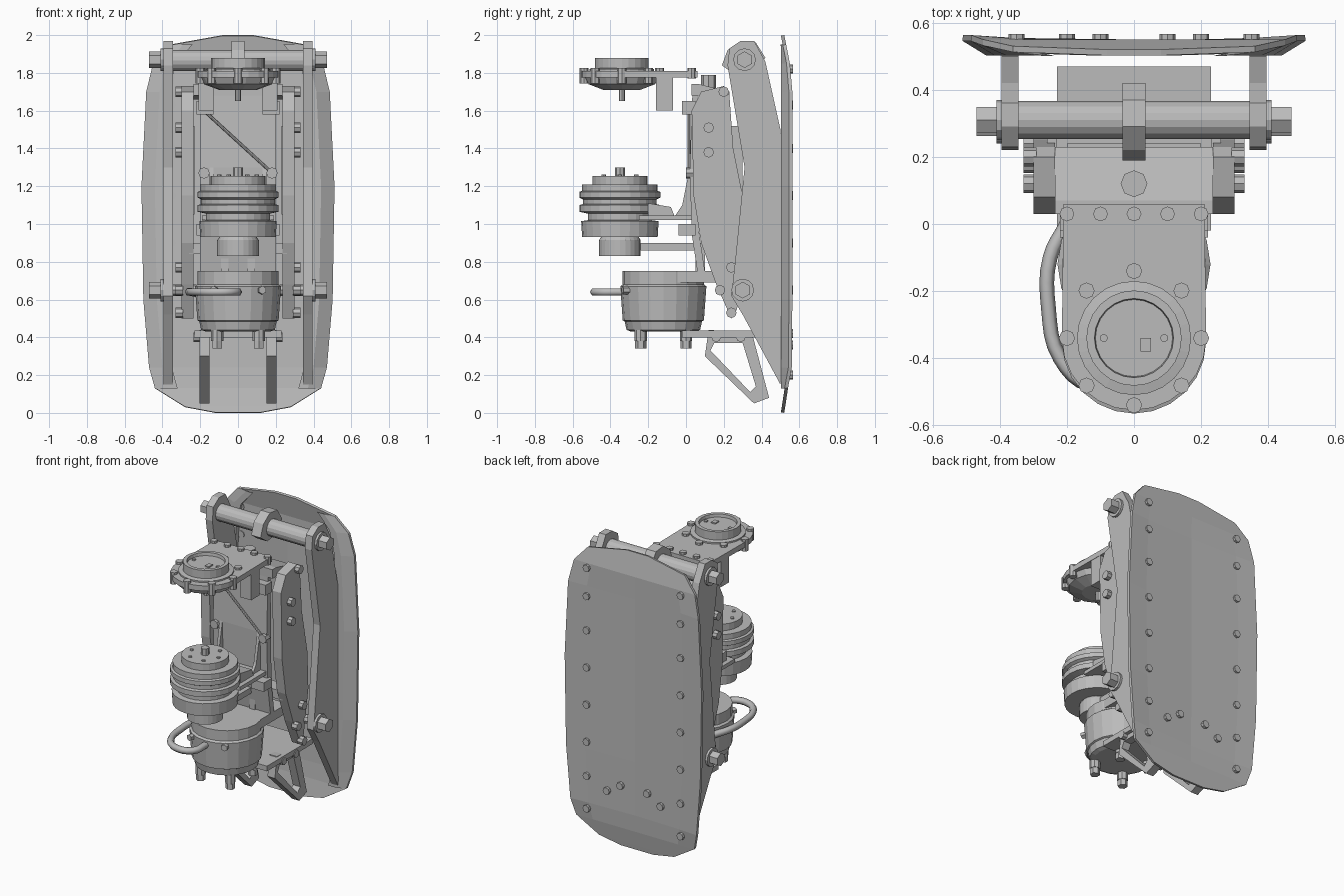
import bpy, bmesh, math
from mathutils import Vector, Matrix

if "Cube" in bpy.data.objects:
    bpy.data.objects.remove(bpy.data.objects["Cube"])

grey = bpy.data.materials.new("plain grey")
grey.use_nodes = True
grey.diffuse_color = (0.5, 0.5, 0.5, 1)
grey.node_tree.nodes["Principled BSDF"].inputs["Base Color"].default_value = (0.5, 0.5, 0.5, 1)


def finish(name, bm):
    bmesh.ops.recalc_face_normals(bm, faces=bm.faces)
    mesh = bpy.data.meshes.new(name)
    bm.to_mesh(mesh)
    bm.free()
    mesh.materials.append(grey)
    ob = bpy.data.objects.new(name, mesh)
    bpy.context.collection.objects.link(ob)
    return ob


def box(name, x, y, z):
    """Box given by its (min, max) range on each axis."""
    bm = bmesh.new()
    bmesh.ops.create_cube(bm, size=1)
    for v in bm.verts:
        v.co = Vector([r[0] if c < 0 else r[1] for c, r in zip(v.co, (x, y, z))])
    return finish(name, bm)


def loft(name, loops):
    """Closed skin through a list of matching point loops, capped at both ends."""
    bm = bmesh.new()
    rings = [[bm.verts.new(p) for p in loop] for loop in loops]
    for a, b in zip(rings, rings[1:]):
        for i in range(len(a)):
            j = (i + 1) % len(a)
            bm.faces.new((a[i], a[j], b[j], b[i]))
    bm.faces.new(rings[0])
    bm.faces.new(rings[-1])
    return finish(name, bm)


def lathe(name, profile, cx, cy, sides=20):
    """Turned part: profile of (radius, z) about a vertical axis."""
    turns = [2 * math.pi * i / sides for i in range(sides)]
    return loft(name, [[(cx + r * math.cos(t), cy + r * math.sin(t), z) for t in turns]
                       for r, z in profile])


def rod(name, start, end, radius, sides=8):
    a, b = Vector(start), Vector(end)
    bm = bmesh.new()
    turn = (b - a).to_track_quat('Z', 'Y').to_matrix().to_4x4()
    bmesh.ops.create_cone(bm, cap_ends=True, segments=sides, radius1=radius, radius2=radius,
                          depth=(b - a).length,
                          matrix=Matrix.Translation((a + b) / 2) @ turn)
    return finish(name, bm)


def plate(name, outline, low, high):
    """Flat plate: (y, z) outline extruded along x."""
    return loft(name, [[(d, y, z) for y, z in outline] for d in (low, high)])


def frame(name, outer, inner, low, high):
    """Flat open frame between two matching (y, z) outlines, extruded along x."""
    n = len(outer)
    corners = [[(low, *outer[i % n]), (high, *outer[i % n]),
                (high, *inner[i % n]), (low, *inner[i % n])] for i in range(n)]
    for i in range(n):
        loft(name, [corners[i], corners[(i + 1) % n]])


# Back panel: rows of (z, half width, y), slightly dished, solidified into a thin shell
rows = [(0, .12, .52), (.03, .28, .525), (.13, .44, .54), (.24, .47, .56), (.6, .5, .563),
        (1.2, .51, .563), (1.7, .485, .563), (1.85, .45, .55), (1.95, .36, .53), (2, .08, .52)]
bm = bmesh.new()
grid = [[bm.verts.new((w * f, y - (.018 * (1 - f * f) if .2 < z < 1.8 else 0), z))
         for f in (-1, -.72, 0, .72, 1)] for z, w, y in rows]
for lower, upper in zip(grid, grid[1:]):
    for i in range(4):
        bm.faces.new((lower[i], lower[i + 1], upper[i + 1], upper[i]))
panel = finish("back_panel", bm)
for p in panel.data.polygons:
    if p.normal.y < 0:
        p.flip()
solid = panel.modifiers.new("thickness", 'SOLIDIFY')
solid.thickness, solid.offset = 0.018, -1

# Panel screws
for s in (-1, 1):
    for z in (.2, .42, .65, .9, 1.15, 1.4, 1.63, 1.82):
        rod("panel_screw", (s * .35, .53, z), (s * .35, .567, z), .024)
    for x, z in ((.1, .42), (.2, .36)):
        rod("panel_screw", (s * x, .53, z), (s * x, .567, z), .024)

rail = [(.22, 1.84), (.23, 1.93), (.29, 1.97), (.36, 1.97), (.42, 1.86), (.5, 1.5), (.535, 1.1),
        (.535, .5), (.5, .15), (.43, .28), (.3, .52), (.24, .62), (.26, .8), (.31, 1.3)]
arm = [(.03, 1.6), (.08, 1.7), (.2, 1.73), (.23, 1.68), (.25, 1.4), (.31, 1.1), (.32, .85),
       (.27, .55), (.24, .5), (.16, .68), (.08, .9), (.04, 1.15)]
truss = [(.1, .3), (.12, .44), (.35, .42), (.44, .08), (.36, .05)]
truss_hole = [(.13, .33), (.15, .37), (.3, .37), (.37, .14), (.34, .11)]

for s in (-1, 1):
    # Sloped rim folded forward along each side of the panel
    loft("panel_rim", [[(s * w, y - .018, z), (s * (w - .07), .502, z), (s * (w - .12), .502, z),
                        (s * (w - .12), y - .03, z)] for z, w, y in rows[2:9]])

    # Side rails, inner arms and lower truss brackets
    plate("side_rail", rail, s * .345, s * .395)
    plate("inner_arm", arm, s * .235, s * .3)
    box("arm_rear_strip", sorted((s * .23, s * .26)), (.22, .3), (1.05, 1.52))
    frame("lower_truss", truss, truss_hole, s * .15, s * .205)

    # Hexagonal pivot nuts, washers and arm bolts
    for y, z in ((.31, 1.87), (.3, .65)):
        rod("pivot_washer", (s * .395, y, z), (s * .41, y, z), .06, 12)
        rod("pivot_nut", (s * .41, y, z), (s * .47, y, z), .044, 6)
    rod("lower_pivot", (s * .22, .3, .65), (s * .42, .3, .65), .03)
    for y, z in ((.12, 1.51), (.12, 1.38), (.2, 1.7), (.24, .77), (.18, .65), (.24, .53)):
        rod("arm_bolt", (s * .29, y, z), (s * .33, y, z), .028)
    for y in (.16, .29):
        rod("truss_bolt", (s * .2, y, .4), (s * .235, y, .4), .025)
    rod("spine_bolt", (s * .18, .045, 1.27), (s * .18, .0, 1.27), .03)
    box("spine_lug", sorted((s * .13, s * .22)), (-.02, .05), (1.58, 1.65))
    box("spine_lug", sorted((s * .13, s * .22)), (-.04, .05), (.94, 1.0))
    box("spine_rib", sorted((s * .05, s * .09)), (.05, .1), (.75, .9))
    box("top_post", sorted((s * .13, s * .21)), (-.16, -.07), (1.6, 1.79))

# Upper crossbar with collar
rod("crossbar", (-.4, .31, 1.865), (.4, .31, 1.865), .056, 16)
plate("crossbar_collar", [(.19, 1.84), (.22, 1.92), (.29, 1.97), (.37, 1.96), (.42, 1.88),
                          (.36, 1.8), (.26, 1.79)], -.035, .035)

# Central spine and shelves
plate("spine", [(.06, .75), (.03, .95), (.02, 1.3), (.035, 1.72), (.06, 1.72), (.07, .95),
                (.1, .75)], -.2, .2)
plate("spine_cap", [(.03, 1.68), (.03, 1.74), (.07, 1.74), (.23, 1.7), (.23, 1.66)], -.235, .235)
rod("cap_bolt", (0, .12, 1.68), (0, .12, 1.79), .04)
box("lower_shelf", (-.23, .23), (-.02, .47), (.4, .435))
box("tank_bracket", (-.2, .2), (-.12, .24), (.69, .75))
box("turret_strut", (-.07, .07), (-.24, .12), (.86, .9))
box("arm_crosspiece", (-.26, .26), (.1, .2), (.84, .9))
rod("spine_brace", (-.18, .015, 1.6), (.17, .015, 1.28), .008)

# Top head: keyhole plate, cup and pin
cy = -.34
head = [(.21, .06)] + [(.215 * math.cos(t * math.pi / 12), cy + .215 * math.sin(t * math.pi / 12))
                       for t in range(0, -13, -1)] + [(-.21, .06)]
loft("head_plate", [[(x, y, z) for x, y in head] for z in (1.775, 1.81)])
lathe("head_underside", [(.1, 1.71), (.18, 1.74), (.2, 1.78)], 0, cy, 14)
lathe("head_cup", [(.17, 1.8), (.17, 1.82), (.142, 1.825), (.142, 1.88),
                   (.118, 1.88), (.115, 1.86)], 0, cy, 24)
rod("head_pin", (0, cy, 1.65), (0, cy, 1.73), .016)
for s in (-1, 1):
    rod("cup_stud", (s * .09, cy, 1.855), (s * .09, cy, 1.868), .012)
box("cup_key", (.02, .05), (-.38, -.34), (1.855, 1.868))
for i in range(8):
    a = i * math.pi / 4
    x, y = .2 * math.cos(a), cy + .2 * math.sin(a)
    rod("head_bolt", (x, y, 1.745), (x, y, 1.825), .024)
for i in range(-2, 3):
    rod("head_bolt", (i * .1, .03, 1.77), (i * .1, .03, 1.825), .022)

# Middle turret
lathe("turret", [(.11, .83), (.11, .915), (.1, .93), (.2, .93), (.205, 1.015), (.17, 1.02),
                 (.17, 1.055), (.215, 1.065), (.215, 1.1), (.195, 1.105), (.195, 1.13), (.215, 1.14),
                 (.215, 1.17), (.2, 1.175), (.2, 1.21), (.145, 1.21), (.145, 1.255)], 0, -.35, 24)
rod("turret_pin", (0, -.35, 1.25), (0, -.35, 1.3), .026)
for i in range(6):
    a = i * math.pi / 3
    x, y = .1 * math.cos(a), -.35 + .1 * math.sin(a)
    rod("turret_stud", (x, y, 1.25), (x, y, 1.262), .012)
box("turret_shelf", (-.19, .19), (-.25, .05), (1.02, 1.045))
plate("turret_wedge", [(-.2, 1.04), (-.2, 1.11), (-.08, 1.09), (-.06, 1.04)], -.16, .16)
for s in (-1, 1):
    plate("turret_gusset", [(-.06, 1.04), (-.02, 1.1), (.02, 1.3), (.04, 1.04)], s * .13, s * .15)

# Lower tank with lugs and feet bolts
lathe("tank", [(.17, .43), (.195, .44), (.205, .485), (.215, .49), (.228, .67), (.215, .68),
               (.215, .75)], 0, -.12, 20)
for x, y in ((-.11, -.24), (.11, -.24), (-.11, 0), (.11, 0)):
    rod("tank_lug", (x, y, .38), (x, y, .44), .033)
    rod("tank_foot_bolt", (x, y, .34), (x, y, .385), .03, 6)
for s in (-1, 1):
    rod("tank_stud", (s * .12, -.3, .65), (s * .13, -.335, .65), .022, 6)

# Side handle: a bent tube swinging out beside the tank
curve = bpy.data.curves.new("tank_handle", 'CURVE')
curve.dimensions, curve.bevel_depth, curve.bevel_resolution = '3D', .022, 1
curve.use_fill_caps, curve.resolution_u = True, 4
path = [(.0, -.33, .64), (-.02, -.46, .64), (-.13, -.48, .64), (-.22, -.4, .64),
        (-.255, -.25, .64), (-.25, -.1, .64), (-.2, 0, .63)]
spline = curve.splines.new('BEZIER')
spline.bezier_points.add(len(path) - 1)
for p, co in zip(spline.bezier_points, path):
    p.co = co
    p.handle_left_type = p.handle_right_type = 'AUTO'
curve.materials.append(grey)
bpy.context.collection.objects.link(bpy.data.objects.new("tank_handle", curve))
